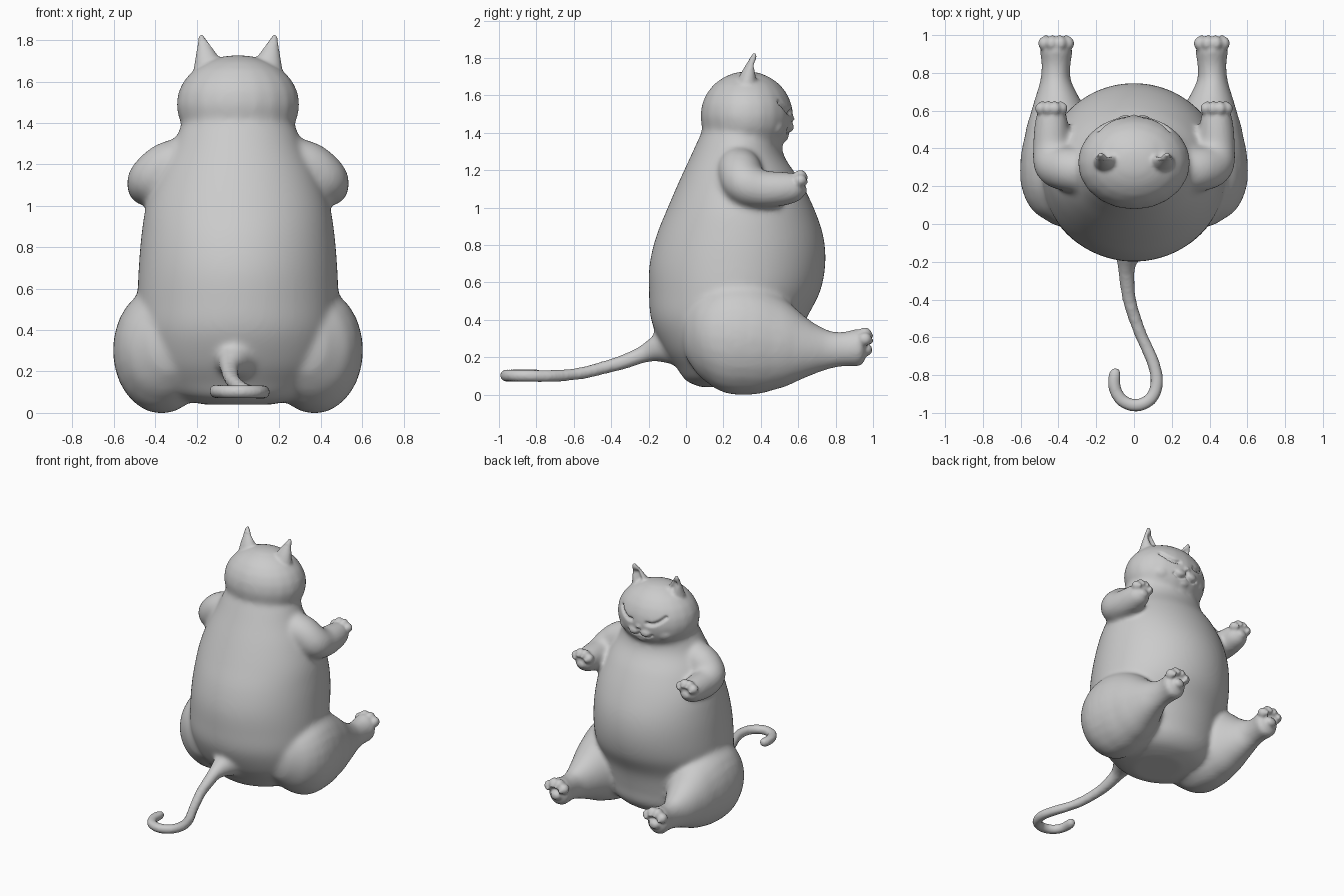
import bpy, bmesh, math
from mathutils import Matrix

if "Cube" in bpy.data.objects:
    bpy.data.objects.remove(bpy.data.objects["Cube"])

# unit ball template, copied by hand for speed
tmp = bmesh.new()
bmesh.ops.create_uvsphere(tmp, u_segments=20, v_segments=12, radius=1)
UNIT = [tuple(v.co) for v in tmp.verts]
UNIT_FACES = [[v.index for v in f.verts] for f in tmp.faces]
tmp.free()
verts, faces = [], []


def spline(pts, n):
    # Catmull-Rom through tuples of any length
    out = []
    for i in range(len(pts) - 1):
        a, b = pts[max(i - 1, 0)], pts[i]
        c, d = pts[i + 1], pts[min(i + 2, len(pts) - 1)]
        for k in range(n):
            t = k / n
            out.append(tuple(0.5 * (2 * q + (r - p) * t + (2 * p - 5 * q + 4 * r - s) * t * t
                                    + (3 * q - p - 3 * r + s) * t ** 3)
                             for p, q, r, s in zip(a, b, c, d)))
    return out + [tuple(pts[-1])]


def ball(x, y, z, rx, ry=None, rz=None):
    ry, rz, n = ry or rx, rz or rx, len(verts)
    verts.extend((x + rx * a, y + ry * b, z + rz * c) for a, b, c in UNIT)
    faces.extend([n + i for i in f] for f in UNIT_FACES)


def chain(pts, n=6, sides=(1,)):
    for p in spline(pts, n):
        for s in sides:
            ball(s * p[0], *p[1:])


def fuse(name, voxel, smooth):
    # fuse overlapping volumes into one smooth skin
    me = bpy.data.meshes.new(name)
    me.from_pydata(verts, [], faces)
    obj = bpy.data.objects.new(name, me)
    bpy.context.collection.objects.link(obj)
    r = obj.modifiers.new("fuse", 'REMESH')
    r.mode, r.voxel_size = 'VOXEL', voxel
    s = obj.modifiers.new("soften", 'SMOOTH')
    s.factor, s.iterations = 0.5, smooth
    bpy.context.view_layer.update()
    baked = bpy.data.meshes.new_from_object(obj.evaluated_get(bpy.context.evaluated_depsgraph_get()))
    obj.modifiers.clear()
    obj.data = baked
    return obj


BOTH = (-1, 1)

# torso: z, half width, back y, belly y
torso = [(.045, .16, .08, .42), (.08, .31, 0, .52), (.15, .4, -.05, .58), (.25, .45, -.12, .6),
         (.4, .475, -.185, .64), (.55, .485, -.198, .715), (.7, .48, -.195, .745),
         (.85, .468, -.16, .735), (1, .445, -.1, .685), (1.15, .39, -.035, .61),
         (1.28, .32, .025, .525), (1.4, .27, .08, .5), (1.5, .2, .13, .45)]
N = 64
rings = spline(torso, 5)
for z, w, b, f in rings:
    verts.extend((w * math.cos(a), (b + f) / 2 + (f - b) / 2 * math.sin(a), z)
                 for a in (2 * math.pi * k / N for k in range(N)))
for i in range(len(rings) - 1):
    for k in range(N):
        j = (k + 1) % N
        faces.append([i * N + k, i * N + j, i * N + N + j, i * N + N + k])
faces.append(list(range(N))[::-1])
faces.append([(len(rings) - 1) * N + k for k in range(N)])

# head
ball(0, .325, 1.495, .3, .25, .24)

# legs: x, y, z, rx, ry, rz
chain([(.33, .03, .33, .13, .05, .16), (.35, .09, .32, .2, .05, .23), (.37, .2, .31, .23, .05, .295),
       (.37, .34, .305, .235, .05, .305), (.385, .5, .285, .19, .05, .25),
       (.405, .65, .255, .125, .05, .155), (.415, .76, .245, .082, .05, .105),
       (.412, .86, .25, .08, .05, .095), (.412, .92, .257, .09, .05, .105)], 6, BOTH)

# arms: x, y, z, radius
chain([(.24, .28, 1.22, .12), (.34, .29, 1.195, .12), (.415, .315, 1.135, .115),
       (.435, .4, 1.105, .102), (.437, .5, 1.105, .094), (.437, .56, 1.11, .084)], 5, BOTH)

# tail: x, y, z, radius
chain([(0, -.03, .28, .12), (-.025, -.14, .255, .075), (-.04, -.22, .225, .05),
       (-.035, -.32, .185, .043), (-.02, -.42, .155, .039), (.03, -.57, .118, .037),
       (.1, -.73, .105, .037), (.122, -.84, .106, .037), (.09, -.925, .107, .037),
       (.015, -.962, .108, .037), (-.065, -.935, .109, .037), (-.105, -.86, .11, .037),
       (-.1, -.79, .11, .037)], 8)

base = fuse("cat_base", .015, 12)

# small details are added onto the softened body
verts = [tuple(v.co) for v in base.data.vertices]
faces = [list(p.vertices) for p in base.data.polygons]
bpy.data.objects.remove(base)

# ears
chain([(.135, .325, 1.65, .082, .062, .06), (.148, .335, 1.71, .06, .045, .04),
       (.163, .35, 1.765, .036, .027, .03), (.177, .366, 1.82, .014, .014, .014)], 8, BOTH)

# muzzle, cheeks, nose, chin
for s in BOTH:
    ball(s * .045, .52, 1.435, .062, .058, .045)
    ball(s * .13, .46, 1.44, .09, .07, .07)
ball(0, .557, 1.478, .027, .025, .018)
ball(0, .51, 1.385, .05, .04, .03)


def paw(x, y, z, k):
    # four toes along the top, toe pads and a palm pad
    for s in BOTH:
        for dx, dz in ((-.062, .045), (-.023, .072), (.023, .072), (.062, .045)):
            ball(s * (x + dx * k), y - .012 * k, z + dz * k, .034 * k, .038 * k, .036 * k)
            ball(s * (x + dx * .85 * k), y + .02 * k, z + (dz - .01) * k, .015 * k, .014 * k, .018 * k)
        ball(s * x, y + .003 * k, z - .012 * k, .04 * k, .025 * k, .032 * k)


paw(.412, .968, .257, 1)
paw(.437, .622, 1.11, .9)
cat = fuse("cat_body", .01, 4)


def dent(path, width, depth):
    # press a groove into the face along an x-z line
    line = spline(path, 6)
    for v in cat.data.vertices:
        c = v.co
        if c.z > 1.34 and c.y > .34:
            d = min((abs(c.x) - x) ** 2 + (c.z - z) ** 2 for x, z in line)
            c.y -= depth * math.exp(-d / width ** 2)


# closed eyes, mouth and ear hollows
dent([(.065, 1.515), (.1, 1.513), (.14, 1.53), (.18, 1.565)], .012, .022)
dent([(0, 1.458), (0, 1.43), (.03, 1.408), (.065, 1.405), (.095, 1.425)], .009, .016)
dent([(.14, 1.725), (.158, 1.765)], .024, .03)

# stand on the ground
low = min(v.co.z for v in cat.data.vertices)
cat.data.transform(Matrix.Translation((0, 0, -low)))
for p in cat.data.polygons:
    p.use_smooth = True
